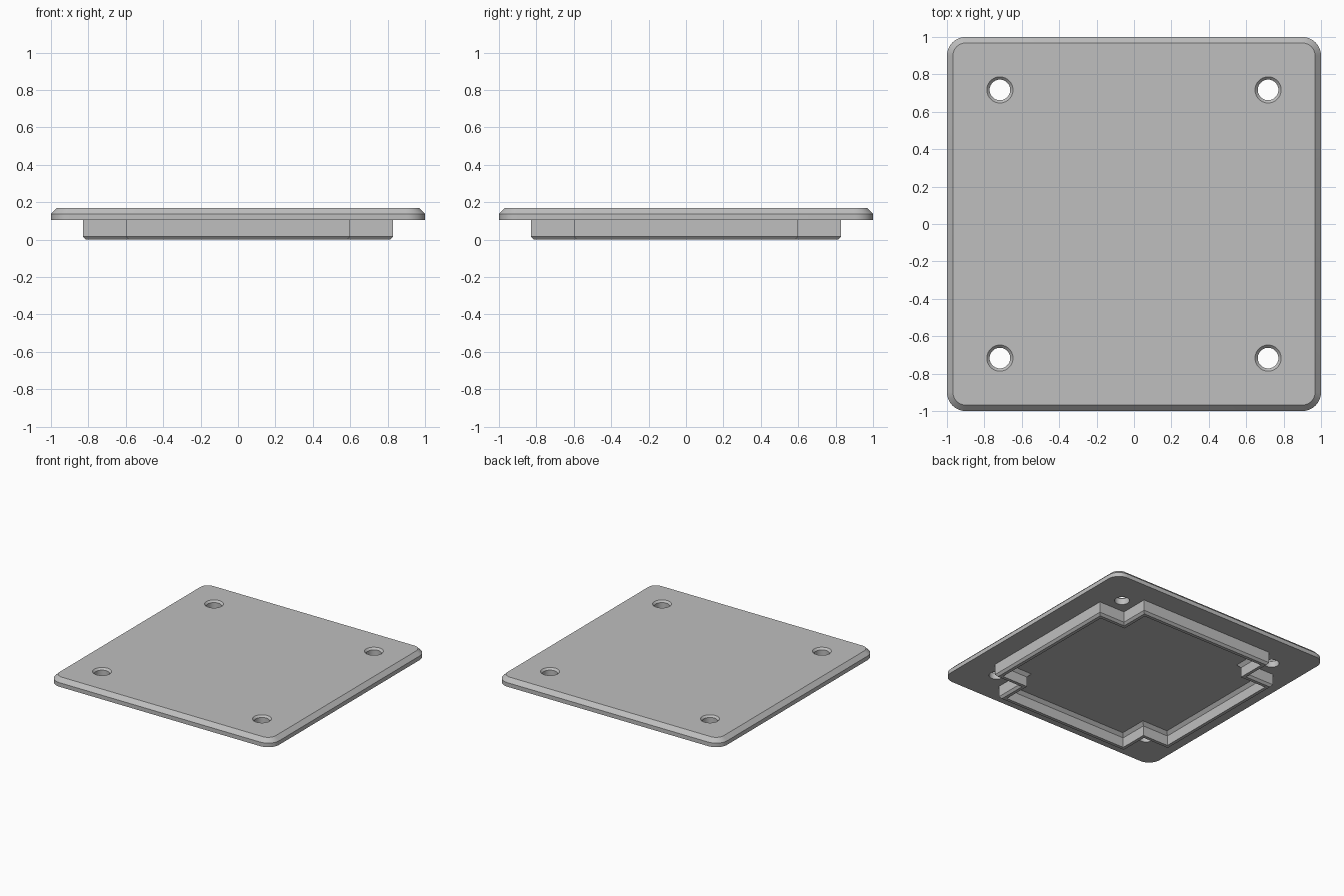
import bpy
import bmesh
from math import cos, sin, pi

if "Cube" in bpy.data.objects:
    bpy.data.objects.remove(bpy.data.objects["Cube"], do_unlink=True)

grey = bpy.data.materials.new("plain grey")
grey.use_nodes = True
colour = (0.52, 0.52, 0.52, 1)
grey.diffuse_color = colour
grey.node_tree.nodes["Principled BSDF"].inputs["Base Color"].default_value = colour

UNDERSIDE, TOP = 0.105, 0.17


def loft(bm, loops, close=False, caps=False):
    """Bridge equal-length point loops, optionally closed or capped."""
    rings = [[bm.verts.new(p) for p in loop] for loop in loops]
    n = len(rings[0])
    pairs = list(zip(rings, rings[1:]))
    if close:
        pairs.append((rings[-1], rings[0]))
    for a, b in pairs:
        for i in range(n):
            j = (i + 1) % n
            bm.faces.new((a[i], a[j], b[j], b[i]))
    if caps:
        bm.faces.new(rings[0][::-1])
        bm.faces.new(rings[-1])


def finish(name, bm):
    bmesh.ops.recalc_face_normals(bm, faces=bm.faces)
    mesh = bpy.data.meshes.new(name)
    bm.to_mesh(mesh)
    bm.free()
    mesh.materials.append(grey)
    obj = bpy.data.objects.new(name, mesh)
    bpy.context.collection.objects.link(obj)
    return obj


def rounded_square(half, radius, z, steps=10):
    points = []
    for q, (sx, sy) in enumerate([(1, 1), (-1, 1), (-1, -1), (1, -1)]):
        for k in range(steps + 1):
            a = (q + k / steps) * pi / 2
            points.append((sx * (half - radius) + radius * cos(a),
                           sy * (half - radius) + radius * sin(a), z))
    return points


def circle(x, y, r, z, n=40):
    return [(x + r * cos(2 * pi * i / n), y + r * sin(2 * pi * i / n), z) for i in range(n)]


def notched_square(inset, z):
    """Square outline with a square notch at each corner."""
    a, b = 0.83 - inset, 0.6 - inset
    points = []
    for q in range(4):
        c, s = round(cos(q * pi / 2)), round(sin(q * pi / 2))
        for x, y in ((a, b), (b, b), (b, a)):
            points.append((x * c - y * s, x * s + y * c, z))
    return points


# Cover plate with a bevelled top edge
bm = bmesh.new()
loft(bm, [rounded_square(1, 0.1, UNDERSIDE), rounded_square(1, 0.1, 0.138),
          rounded_square(0.968, 0.068, TOP)], caps=True)
plate = finish("cover_plate", bm)

# Four countersunk screw holes
bm = bmesh.new()
for x in (-0.717, 0.717):
    for y in (-0.717, 0.717):
        loft(bm, [circle(x, y, r, z) for r, z in
                  ((0.055, 0.05), (0.055, 0.155), (0.07, TOP), (0.07, 0.2))], caps=True)
cutter = finish("screw_hole_cutter", bm)
cutter.hide_render = True
cut = plate.modifiers.new("screw_holes", 'BOOLEAN')
cut.operation = 'DIFFERENCE'
cut.solver = 'EXACT'
cut.object = cutter

bpy.ops.object.select_all(action='DESELECT')
plate.select_set(True)
bpy.context.view_layer.objects.active = plate
bpy.ops.object.modifier_apply(modifier=cut.name)
bpy.data.objects.remove(cutter, do_unlink=True)
bpy.ops.object.shade_smooth_by_angle()

# Locating rim under the plate: chamfered foot and sloped inner root
bm = bmesh.new()
profile = [(0, UNDERSIDE), (0, 0.018), (0.016, 0), (0.042, 0), (0.042, 0.08), (0.065, UNDERSIDE)]
loft(bm, [notched_square(inset, z) for inset, z in profile], close=True)
finish("locating_rim", bm)
